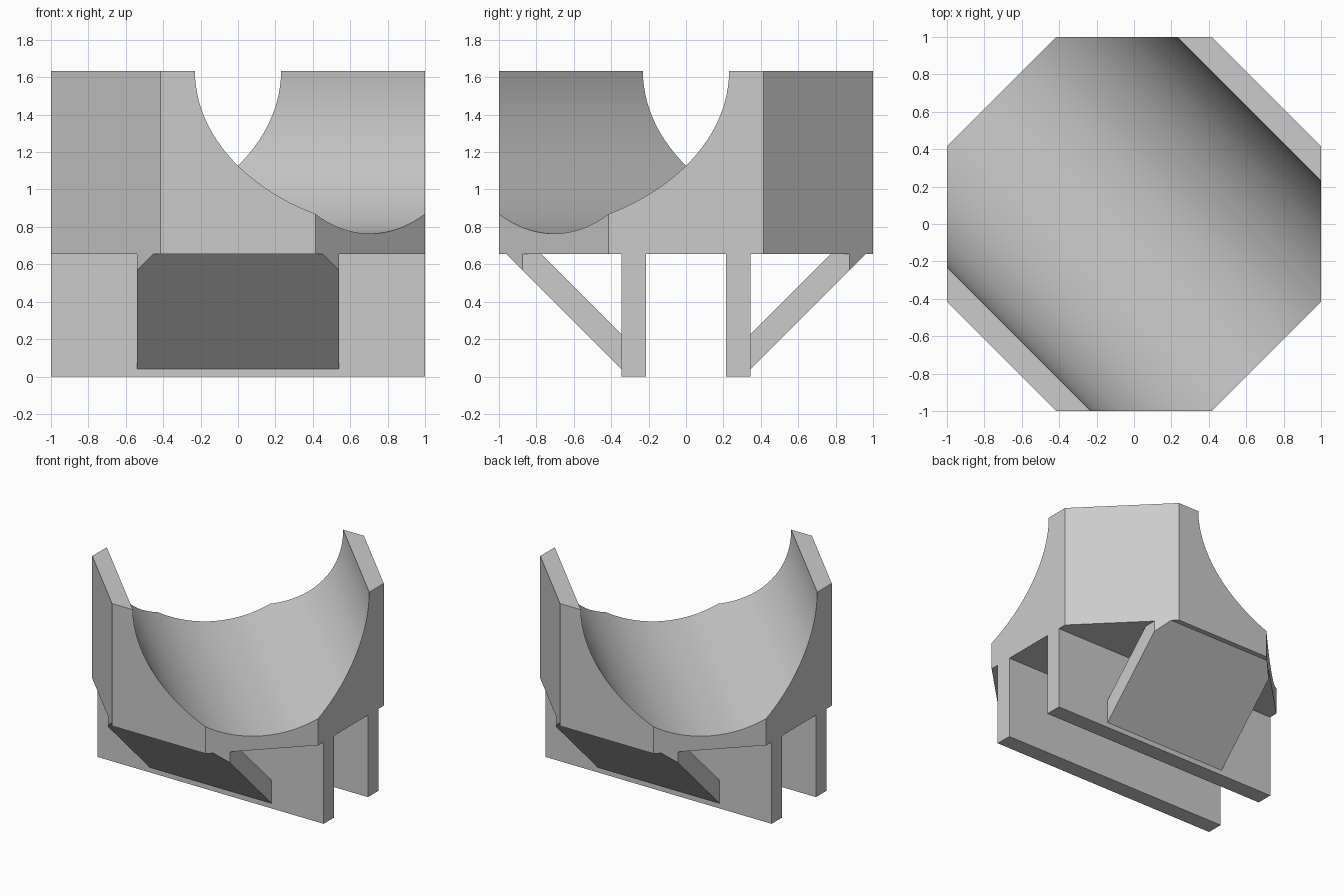
import bpy, bmesh, math
from mathutils import Vector

cube = bpy.data.objects.get("Cube")
if cube:
    bpy.data.objects.remove(cube, do_unlink=True)

BASE, TOP = 0.655, 1.634       # height range of the octagonal block
BORE = 0.87                    # radius of the trough
LEG_IN, LEG_OUT = 0.215, 0.345

grey = bpy.data.materials.new("light grey")
grey.use_nodes = True
grey.diffuse_color = (0.6, 0.6, 0.6, 1)
grey.node_tree.nodes["Principled BSDF"].inputs["Base Color"].default_value = (0.6, 0.6, 0.6, 1)


def add_object(name, bm):
    bmesh.ops.recalc_face_normals(bm, faces=bm.faces)
    mesh = bpy.data.meshes.new(name)
    bm.to_mesh(mesh)
    bm.free()
    mesh.materials.append(grey)
    obj = bpy.data.objects.new(name, mesh)
    bpy.context.collection.objects.link(obj)
    return obj


def prism(points, offset):
    """Extrude a flat outline along an offset."""
    bm = bmesh.new()
    face = bm.faces.new([bm.verts.new(p) for p in points])
    grown = bmesh.ops.extrude_face_region(bm, geom=[face], use_keep_orig=True)
    moved = [g for g in grown["geom"] if isinstance(g, bmesh.types.BMVert)]
    bmesh.ops.translate(bm, verts=moved, vec=offset)
    return bm


# Octagonal block with flat sides on the main axes
corner = 1 / math.cos(math.pi / 8)
octagon = [(corner * math.cos(a), corner * math.sin(a), BASE)
           for a in ((k + 0.5) * math.pi / 4 for k in range(8))]
block = add_object("cradle_block", prism(octagon, (0, 0, TOP - BASE)))

# Diagonal half-round trough
bpy.ops.mesh.primitive_cylinder_add(vertices=128, radius=BORE, depth=4, location=(0, 0, TOP),
                                    rotation=(math.pi / 2, 0, math.pi / 4))
cutter = bpy.context.object
cutter.name = "trough_cutter"
cutter.hide_render = True
cut = block.modifiers.new("trough", 'BOOLEAN')
cut.operation = 'DIFFERENCE'
cut.solver = 'EXACT'
cut.object = cutter
bpy.ops.object.select_all(action='DESELECT')
block.select_set(True)
bpy.context.view_layer.objects.active = block
bpy.ops.object.modifier_apply(modifier=cut.name)
bpy.data.objects.remove(cutter, do_unlink=True)
bpy.ops.object.shade_smooth_by_angle(angle=math.radians(30))

for side, label in ((-1, "front"), (1, "back")):
    # Upright plate leg
    leg = [(-1, side * y, z) for y, z in
           ((LEG_IN, 0), (LEG_OUT, 0), (LEG_OUT, BASE), (LEG_IN, BASE))]
    add_object(label + "_leg", prism(leg, (2, 0, 0)))

    # Sloping brace, trimmed to the octagon's diagonal sides
    brace = [(-0.54, side * y, z) for y, z in
             ((LEG_OUT, 0.04), (0.96, BASE), (0.775, BASE), (LEG_OUT, 0.225))]
    bm = prism(brace, (1.08, 0, 0))
    for sx in (-1, 1):
        normal = Vector((sx, side, 0)).normalized()
        cut_geom = bmesh.ops.bisect_plane(bm, geom=bm.verts[:] + bm.edges[:] + bm.faces[:],
                                          plane_co=normal, plane_no=normal, clear_outer=True)
        edges = [g for g in cut_geom["geom_cut"] if isinstance(g, bmesh.types.BMEdge)]
        bmesh.ops.holes_fill(bm, edges=edges)
    add_object(label + "_brace", bm)
